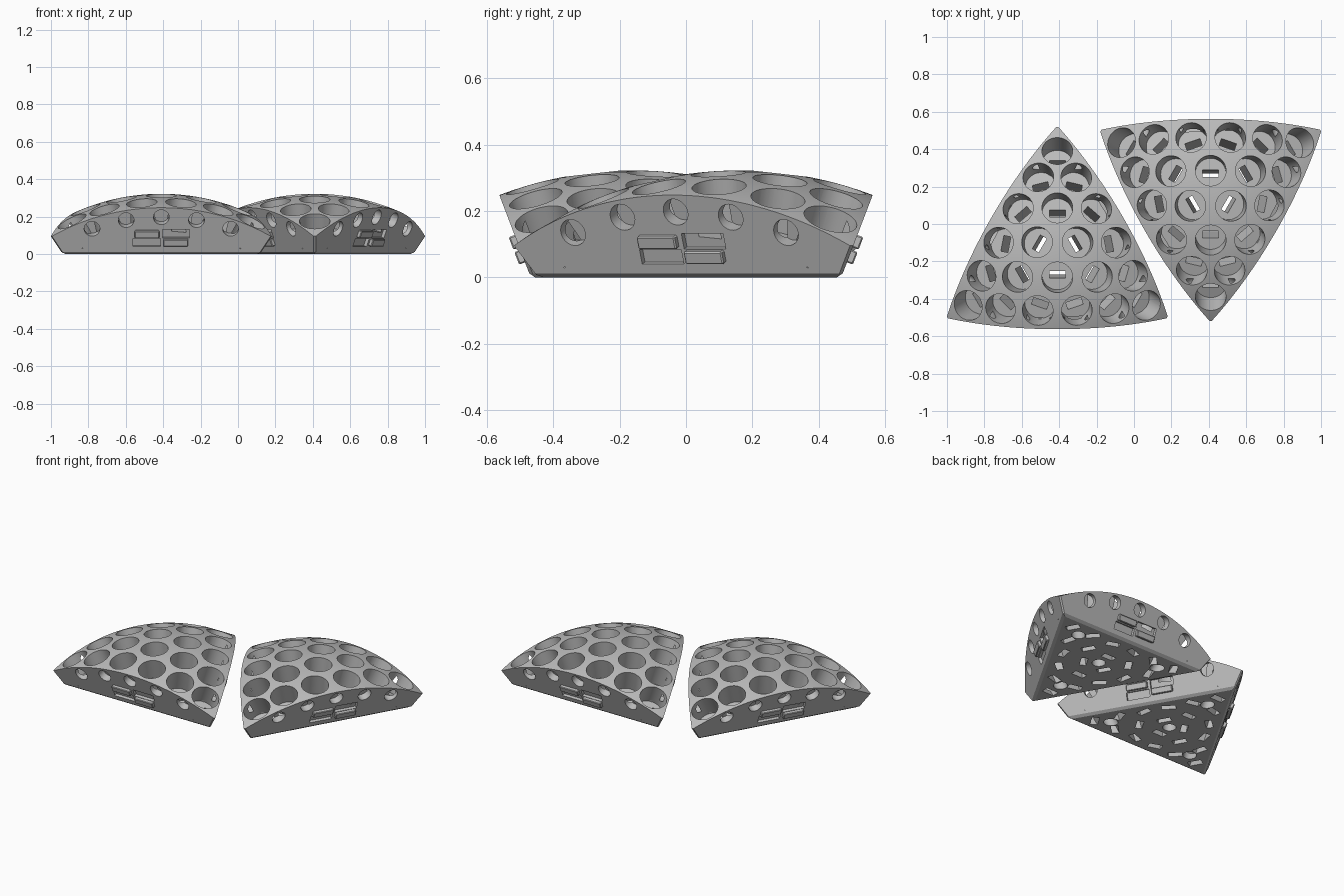
import bpy, bmesh
from math import radians, cos, sin, tan, pi
from mathutils import Matrix, Vector

if "Cube" in bpy.data.objects:
    bpy.data.objects.remove(bpy.data.objects["Cube"])

R = 1.128                   # dome radius, sphere centre is the local origin
BASE = 0.806                # height of the flat underside above the sphere centre
SIDE = radians(20.905)      # tilt of the side walls
CORNER = radians(37.377)    # tilt of the corner edges
FLOOR = 0.985               # distance of the cup floors from the sphere centre
UP = Vector((0, 0, 1))

grey = bpy.data.materials.new("mid_grey")
grey.use_nodes = True
colour = (0.5, 0.5, 0.5, 1)
grey.diffuse_color = colour
grey.node_tree.nodes["Principled BSDF"].inputs["Base Color"].default_value = colour


def frame(x, y, z, origin):
    m = Matrix((x, y, z)).transposed().to_4x4()
    m.translation = origin
    return m


def radial_frame(p):
    """Axes at the sphere centre: tangent, upward tangent, outward."""
    n = p.normalized()
    t = UP.cross(n)
    t = t.normalized() if t.length > 1e-4 else Vector((1, 0, 0))
    return frame(t, n.cross(t), n, Vector())


def cylinder(bm, m, radius, low, high, segments=40):
    place = m @ Matrix.Translation((0, 0, (low + high) / 2))
    bmesh.ops.create_cone(bm, cap_ends=True, segments=segments, radius1=radius,
                          radius2=radius, depth=high - low, matrix=place)


def box(bm, m, centre, size):
    place = m @ Matrix.Translation(centre) @ Matrix.Diagonal((*size, 1))
    bmesh.ops.create_cube(bm, size=1, matrix=place)


def to_object(name, bm):
    bmesh.ops.recalc_face_normals(bm, faces=bm.faces)
    mesh = bpy.data.meshes.new(name)
    bm.to_mesh(mesh)
    bm.free()
    ob = bpy.data.objects.new(name, mesh)
    bpy.context.scene.collection.objects.link(ob)
    return ob


def slice_off(bm, co, normal):
    bmesh.ops.bisect_plane(bm, geom=bm.verts[:] + bm.edges[:] + bm.faces[:], dist=1e-6,
                           plane_co=co, plane_no=normal, clear_outer=True)
    bmesh.ops.holes_fill(bm, edges=[e for e in bm.edges if e.is_boundary], sides=0)


def wall_frame(k):
    """Axes on a side wall: right, up the slope, outward."""
    a = -pi / 2 + k * 2 * pi / 3
    u = Vector((cos(a), sin(a), 0))
    return frame(UP.cross(u), u * sin(SIDE) + UP * cos(SIDE),
                 u * cos(SIDE) - UP * sin(SIDE), Vector())


def corner_dir(k):
    a = pi / 2 + k * 2 * pi / 3
    return Vector((cos(a), sin(a), 0))


# Dome wedge: a ball sliced by the base, walls, corner and lower edge chamfers
bm = bmesh.new()
bmesh.ops.create_uvsphere(bm, u_segments=160, v_segments=96, radius=R)
slice_off(bm, UP * BASE, -UP)
for k in range(3):
    slice_off(bm, Vector(), wall_frame(k).col[2].to_3d())
for k in range(3):
    m = corner_dir(k) * cos(CORNER) - UP * sin(CORNER)
    slice_off(bm, m * -0.008, m)
for k in range(3):
    w = wall_frame(k)
    n = w.col[2].to_3d()
    lip = w.col[1].to_3d() * ((BASE + 0.012) / cos(SIDE))
    slice_off(bm, lip, (n - UP).normalized())
body = to_object("dome_wedge", bm)

# Cups on a triangular grid, each with a slot through its floor
cups, slots, sides = bmesh.new(), bmesh.new(), bmesh.new()
REACH = 0.561
ROW = REACH * 1.5 / 5
STEP = ROW * 2 / 3 ** 0.5
for row in range(6):
    for i in range(row + 1):
        m = radial_frame(Vector(((i - row / 2) * STEP, REACH - row * ROW, 1)))
        cylinder(cups, m, 0.082, FLOOR, R + 0.1, 48)
        box(slots, m, (0, 0, 0.85), (0.085, 0.04, 0.3))

# Round recesses in the underside, at the centre and towards each corner
recesses = [UP] + [UP + corner_dir(k) * 0.44 for k in range(3)]
for p in recesses:
    low = BASE * p.length
    cylinder(slots, radial_frame(p), 0.04, low - 0.05, low + 0.07)

# Side walls: an arc of five round recesses and two sockets
for k in range(3):
    w = wall_frame(k)
    for i in range(-2, 3):
        a = radians(10.1 * i)
        hole = w @ Matrix.Translation((1.073 * sin(a), 1.073 * cos(a), 0))
        cylinder(sides, hole, 0.042, -0.045, 0.06)
    box(sides, w, (0.078, 0.979, 0), (0.145, 0.05, 0.036))
    box(sides, w, (-0.078, 0.929, 0), (0.145, 0.048, 0.036))

for name, cutter in (("cup_cutter", cups), ("slot_cutter", slots), ("side_cutter", sides)):
    ob = to_object(name, cutter)
    ob.hide_render = True
    mod = body.modifiers.new(name, 'BOOLEAN')
    mod.operation = 'DIFFERENCE'
    mod.solver = 'EXACT'
    mod.object = ob

# Bake the cuts and drop the cutters
bpy.context.view_layer.update()
graph = bpy.context.evaluated_depsgraph_get()
baked = bpy.data.meshes.new_from_object(body.evaluated_get(graph))
for mod in list(body.modifiers):
    bpy.data.objects.remove(mod.object)
body.modifiers.clear()
body.data = baked

# Interlocking tabs on each wall, opposite the sockets
bm = bmesh.new()
for k in range(3):
    w = wall_frame(k)
    box(bm, w, (-0.077, 0.979, 0.004), (0.132, 0.04, 0.03))
    box(bm, w, (0.077, 0.931, 0.004), (0.132, 0.04, 0.03))
bmesh.ops.bevel(bm, geom=bm.edges[:], offset=0.004, segments=1, affect='EDGES')
tabs = to_object("wall_tabs", bm)

for ob, smooth in ((body, True), (tabs, False)):
    mesh = ob.data
    mesh.materials.clear()
    mesh.materials.append(grey)
    for p in mesh.polygons:
        p.use_smooth = smooth
        p.material_index = 0
    if smooth:
        mesh.set_sharp_from_angle(angle=radians(25))

# Two modules, the second turned half way round
for ob in (body, tabs):
    name = ob.name
    twin = ob.copy()
    bpy.context.scene.collection.objects.link(twin)
    ob.name, twin.name = "right_" + name, "left_" + name
    ob.location = (-0.41, -0.16, -BASE)
    twin.location = (0.41, 0.16, -BASE)
    twin.rotation_euler.z = pi
